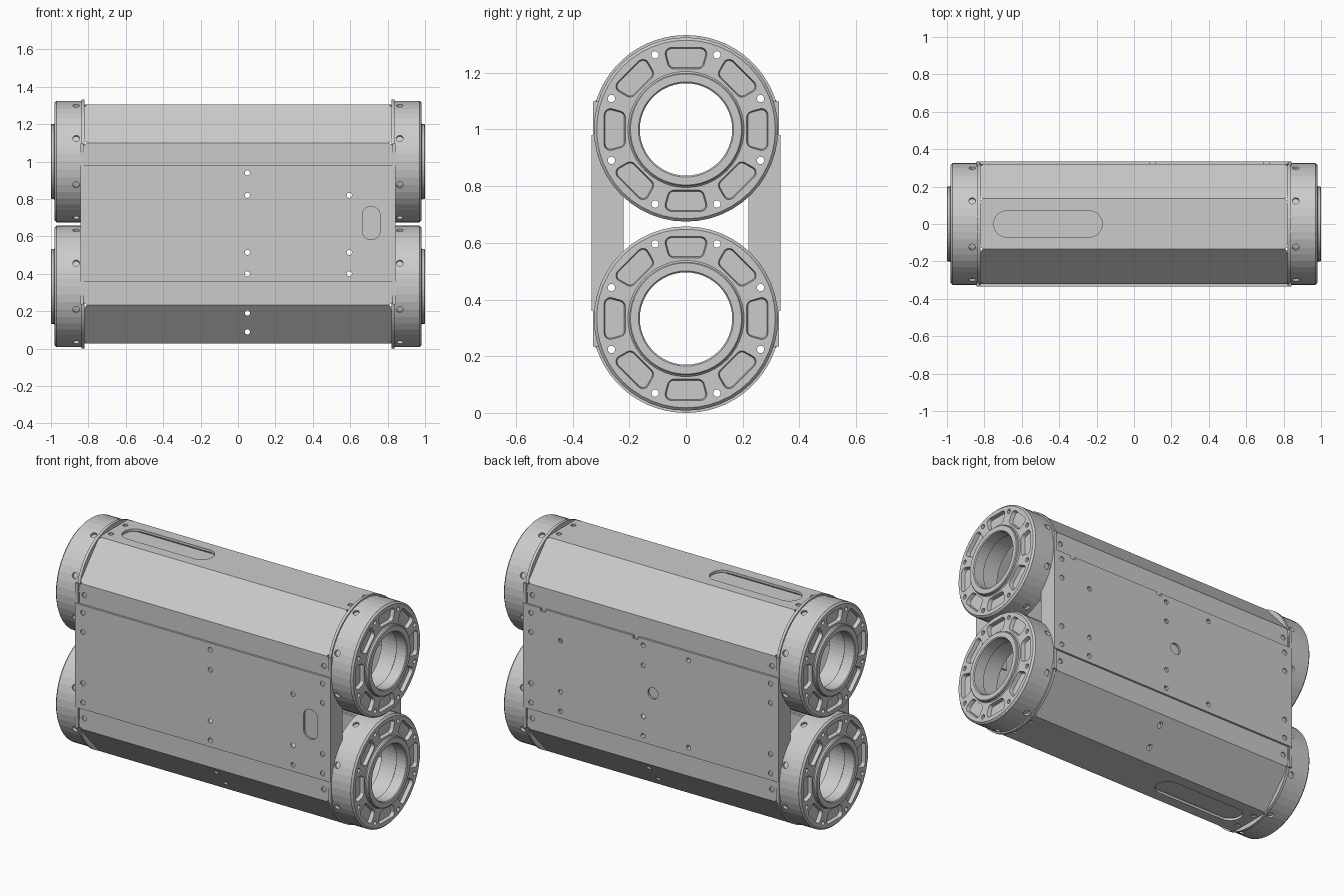
import bpy, bmesh, math
from mathutils import Matrix, Vector

if "Cube" in bpy.data.objects:
    bpy.data.objects.remove(bpy.data.objects["Cube"])

CZ = (1.0, 0.333)            # heights of the upper and lower ring centres
rad = math.radians


def finish(bm, name):
    bmesh.ops.recalc_face_normals(bm, faces=bm.faces)
    me = bpy.data.meshes.new(name)
    bm.to_mesh(me)
    bm.free()
    ob = bpy.data.objects.new(name, me)
    bpy.context.collection.objects.link(ob)
    return ob


def prism(bm, loop_a, loop_b):
    a = [bm.verts.new(p) for p in loop_a]
    b = [bm.verts.new(p) for p in loop_b]
    bm.faces.new(a)
    bm.faces.new(b)
    for i in range(len(a)):
        j = (i + 1) % len(a)
        bm.faces.new((a[i], a[j], b[j], b[i]))


def box(bm, lo, hi):
    (x0, y0, z0), (x1, y1, z1) = lo, hi
    q = [(x0, y0), (x1, y0), (x1, y1), (x0, y1)]
    prism(bm, [(x, y, z0) for x, y in q], [(x, y, z1) for x, y in q])


def cyl(bm, pos, axis, r, depth, n=16):
    rot = Vector((0, 0, 1)).rotation_difference(Vector(axis)).to_matrix().to_4x4()
    bmesh.ops.create_cone(bm, cap_ends=True, segments=n, radius1=r, radius2=r,
                          depth=depth, matrix=Matrix.Translation(pos) @ rot)


def rounded(w, h, r, n=6):
    """Rounded rectangle with half sizes w, h."""
    out = []
    for k, (sx, sy) in enumerate(((1, 1), (-1, 1), (-1, -1), (1, -1))):
        for i in range(n + 1):
            a = rad(90 * k + 90 * i / n)
            out.append((sx * (w - r) + r * math.cos(a), sy * (h - r) + r * math.sin(a)))
    return out


def lathe(name, prof, n, a0=0, a1=360):
    """Turn a closed (x, radius) profile about the x axis."""
    bm = bmesh.new()
    full = a1 - a0 == 360
    rows = []
    for i in range(n if full else n + 1):
        a = rad(a0 + (a1 - a0) * i / n)
        rows.append([bm.verts.new((x, r * math.cos(a), r * math.sin(a))) for x, r in prof])
    for i in range(n):
        p, q = rows[i], rows[(i + 1) % len(rows)]
        for k in range(len(prof)):
            m = (k + 1) % len(prof)
            bm.faces.new((p[k], p[m], q[m], q[k]))
    if not full:
        bm.faces.new(rows[0])
        bm.faces.new(rows[-1])
    return finish(bm, name)


def cut(ob, bm):
    """Subtract the cutter and keep only the result."""
    cutter = finish(bm, "cutter")
    cutter.hide_render = True
    mod = ob.modifiers.new("cut", 'BOOLEAN')
    mod.operation, mod.solver, mod.object = 'DIFFERENCE', 'EXACT', cutter
    mod.use_self = True
    dg = bpy.context.evaluated_depsgraph_get()
    me = bpy.data.meshes.new_from_object(ob.evaluated_get(dg))
    ob.modifiers.clear()
    ob.data = me
    bpy.data.objects.remove(cutter)


def copy_to(ob, name, z, rx, rz):
    c = bpy.data.objects.new(name, ob.data)
    bpy.context.collection.objects.link(c)
    c.matrix_world = (Matrix.Translation((0, 0, z)) @ Matrix.Rotation(rz, 4, 'Z')
                      @ Matrix.Rotation(rx, 4, 'X'))


# End ring with raised boss, stepped bore, pockets and bolt holes
ring = lathe("end_ring", [(.822, .325), (.97, .325), (.98, .315), (.98, .205), (.985, .2),
                          (.996, .2), (1.0, .196), (1.0, .168), (.995, .163), (.93, .163),
                          (.92, .178), (.822, .178)], 48)
bm = bmesh.new()
for k in range(8):
    loops = []
    for x, s in ((.99, 0), (.958, .006)):
        loops.append([(x, r * math.cos(t), r * math.sin(t))
                      for u, v in rounded(.07 - s, .04 - s, .024 - s)
                      for r in (.256 + v,) for t in (rad(45 * k) + u / .25,)])
    prism(bm, *loops)
    a = rad(22.5 + 45 * k)
    d = Vector((0, math.cos(a), math.sin(a)))
    cyl(bm, d * .285 + Vector((.9, 0, 0)), (1, 0, 0), .013, .3)
    cyl(bm, d * .325 + Vector((.865, 0, 0)), d, .018, .03)
cut(ring, bm)

# Thin half-round flange between cover and ring
flange = lathe("half_flange", [(.82, .306), (.836, .306), (.836, .333), (.82, .333)], 32, 16, 164)

for i, z in enumerate(CZ):
    for j in range(2):
        tag = ("upper_", "lower_")[i] + ("right", "left")[j]
        copy_to(ring, "end_ring_" + tag, z, math.pi * i, math.pi * j)
        copy_to(flange, "half_flange_" + tag, z, math.pi * i, math.pi * j)
bpy.data.objects.remove(ring)
bpy.data.objects.remove(flange)


def shell_holes(bm):
    """Through holes and blind screw holes shared by plates and covers."""
    for x, zs in ((.05, (.94, .82, .515, .40, .19, .09)), (.595, (.82, .515, .40))):
        for z in zs:
            cyl(bm, (x, 0, z), (0, 1, 0), .014, 1)
    for z in (.93, .41):
        cyl(bm, (-.25, .3, z), (0, 1, 0), .014, .2)
    for sx in (-1, 1):
        for sy in (-1, 1):
            for z in (.935, .82, .515, .40):
                cyl(bm, (sx * .79, sy * .333, z), (0, 1, 0), .015, .016)
            for z in (1.035, .30):
                cyl(bm, (sx * .79, sy * .32, z), (0, 1, 0), .015, .016)
            for z0, s in zip(CZ, (1, -1)):
                cyl(bm, (sx * .79, sy * .068, z0 + s * .305), (0, 0, 1), .015, .016)
                cyl(bm, (sx * .818, sy * .32, z0 + s * .1), (0, 1, 0), .008, .06, 10)
                cyl(bm, (sx * .818, sy * .135, z0 + s * .3), (0, 0, 1), .008, .06, 10)


# Folded covers, top and bottom, each with a long slot and a floor below it
outer = [(-.32, -.1), (-.32, .1), (-.135, .305), (.135, .305), (.32, .1), (.32, -.1)]
inner = [(.305, -.1), (.305, .094), (.128, .29), (-.128, .29), (-.305, .094), (-.305, -.1)]
for name, z0, s in (("upper", CZ[0], 1), ("lower", CZ[1], -1)):
    bm = bmesh.new()
    prism(bm, *[[(x, y, z0 + s * v) for y, v in outer + inner] for x in (-.822, .822)])
    cover = finish(bm, name + "_cover")
    bm = bmesh.new()
    shell_holes(bm)
    pts = rounded(.29, .07, .069, 8)
    prism(bm, *[[(-.46 + u, v, z0 + s * h) for u, v in pts] for h in (.28, .32)])
    cut(cover, bm)
    bm = bmesh.new()
    box(bm, (-.77, -.085, z0 + s * .27), (-.15, .085, z0 + s * .278))
    finish(bm, name + "_slot_floor")

# Flat front and back plates lying over the cover edges
for name, s in (("front", -1), ("back", 1)):
    bm = bmesh.new()
    box(bm, (-.843, s * .321, .36), (.843, s * .333, .98))
    plate = finish(bm, name + "_plate")
    bm = bmesh.new()
    shell_holes(bm)
    back = bmesh.new()
    if s < 0:
        pts = rounded(.047, .088, .044)
        prism(bm, *[[(.712 + u, y, .672 + v) for u, v in pts] for y in (-.36, -.3)])
        box(back, (.65, -.31, .57), (.775, -.302, .775))
    else:
        cyl(bm, (-.015, .33, .67), (0, 1, 0), .034, .1, 24)
        box(back, (-.065, .302, .62), (.035, .31, .72))
        for x in (.1, .71):
            box(bm, (x - .015, .3, .963), (x + .015, .36, 1.0))
    cut(plate, bm)
    finish(back, name + "_opening_backing")

# Side webs closing the ends of the body around the rings
for sx in (-1, 1):
    for sy in (-1, 1):
        bm = bmesh.new()
        box(bm, (sx * .826, sy * .22, .235), (sx * .843, sy * .329, 1.098))
        web = finish(bm, "end_web")
        bm = bmesh.new()
        for z in CZ:
            cyl(bm, (sx * .83, 0, z), (1, 0, 0), .32, .2, 48)
        cut(web, bm)
